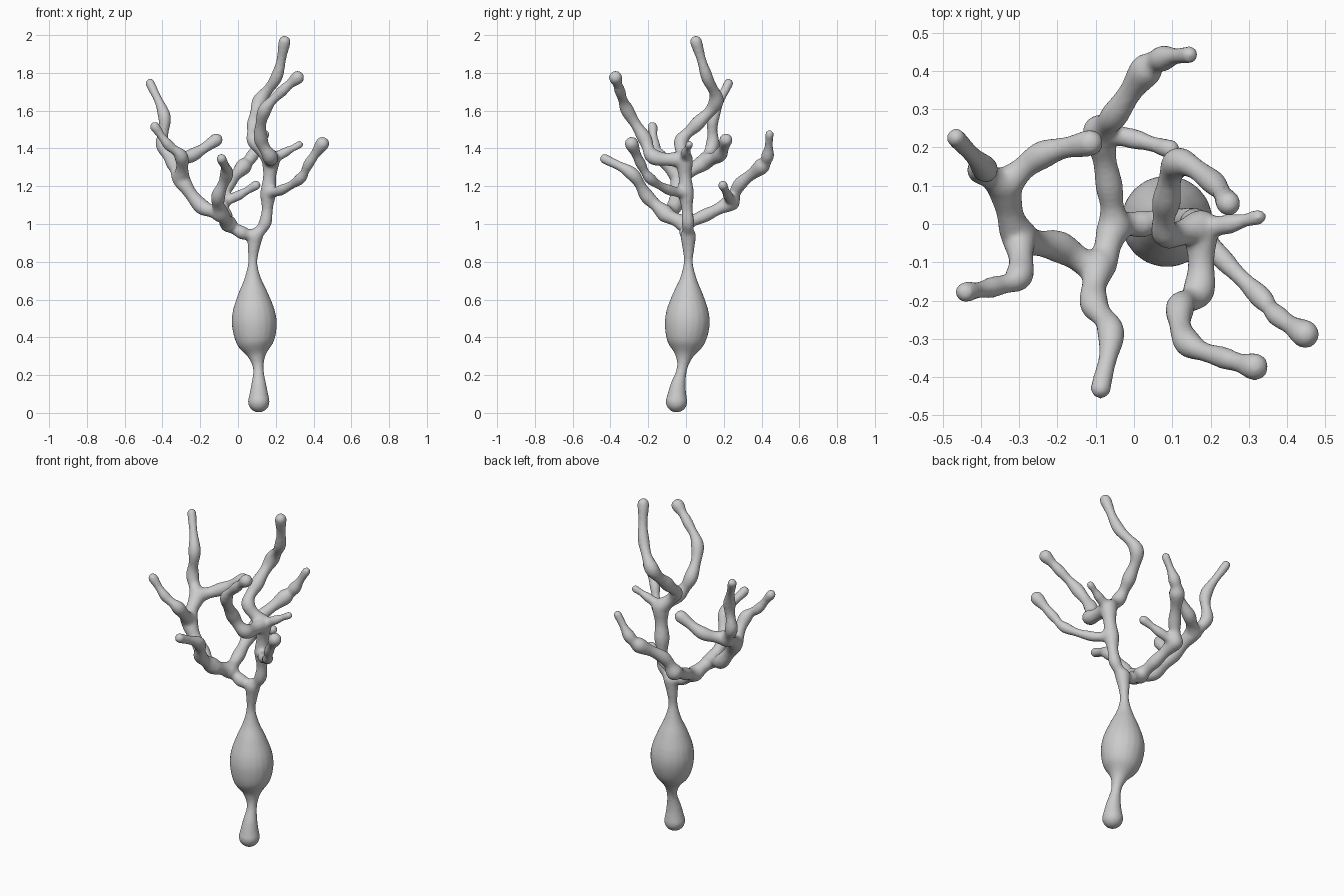
import bpy, bmesh, math
from mathutils import Vector, Matrix

# Branch paths: (x, y, z, radius) at every swelling
FORK = (.09, .012, .935, .042)
R1 = (.16, .0, 1.165, .042)
R2 = (.175, -.01, 1.34, .047)
L1 = (-.05, -.01, 1.0, .045)
L2 = (-.095, -.11, 1.055, .046)
L3 = (-.30, -.03, 1.235, .046)
L4 = (-.34, .10, 1.33, .045)
B1 = (-.09, .24, 1.115, .045)

trunk = [(.11, -.05, .06, .058), (.11, -.043, .14, .042), (.108, -.022, .23, .028),
         (.10, -.01, .30, .047), (.092, -.002, .37, .098), (.087, .006, .46, .119),
         (.083, .008, .54, .112), (.08, .01, .63, .08), (.078, .012, .71, .045),
         (.078, .012, .79, .025), (.082, .013, .86, .03), FORK]
branches = [
    # right side limbs
    [FORK, (.145, .01, 1.01, .034), R1, R2],
    [R1, (.23, -.09, 1.18, .028), (.33, -.19, 1.24, .03), (.375, -.24, 1.32, .028), (.447, -.288, 1.425, .037)],
    [R2, (.25, .0, 1.38, .026), (.325, .018, 1.42, .021)],
    [R2, (.17, -.17, 1.355, .042), (.12, -.22, 1.455, .038), (.14, -.31, 1.60, .036),
     (.235, -.35, 1.705, .029), (.315, -.373, 1.775, .036)],
    [R2, (.085, -.025, 1.44, .038), (.085, .06, 1.53, .038), (.115, .16, 1.65, .04),
     (.205, .11, 1.78, .032), (.247, .053, 1.965, .032)],
    # left side limbs
    [FORK, (.02, .0, .955, .036), L1, L2, (-.195, -.06, 1.095, .042), L3, L4],
    [L2, (-.105, -.205, 1.145, .038), (-.06, -.285, 1.265, .036), (-.087, -.43, 1.345, .027)],
    [L3, (-.30, -.135, 1.355, .037), (-.37, -.165, 1.42, .028), (-.44, -.178, 1.515, .027)],
    [L4, (-.40, .14, 1.42, .036), (-.39, .145, 1.57, .034), (-.465, .225, 1.745, .025)],
    [L4, (-.24, .18, 1.365, .037), (-.115, .212, 1.445, .035)],
    # back limbs
    [L1, (-.065, .10, 1.045, .036), B1],
    [B1, (.0, .222, 1.15, .027), (.095, .195, 1.205, .026)],
    [B1, (-.05, .285, 1.21, .036), (.03, .40, 1.305, .043), (.075, .432, 1.36, .034), (.145, .442, 1.475, .023)],
]


def sample(path, pinch, steps=12):
    """Smooth spline through the path, slightly pinched between swellings."""
    p = [Vector(q) for q in path]
    p = [p[0] * 2 - p[1]] + p + [p[-1] * 2 - p[-2]]
    out = []
    for i in range(1, len(p) - 2):
        a, b, c, d = p[i - 1:i + 3]
        for k in range(steps):
            t = k / steps
            q = .5 * (2 * b + (c - a) * t + (2 * a - 5 * b + 4 * c - d) * t * t
                      + (3 * b - a - 3 * c + d) * t ** 3)
            s = t * t * (3 - 2 * t)
            r = b[3] + (c[3] - b[3]) * s if pinch else q[3]
            r *= 1 - pinch * math.sin(math.pi * t) ** 2
            out.append((q.xyz, r))
    out.append((p[-2].xyz, p[-2][3]))
    return out


def sweep(bm, path, pinch, sides=20):
    """Closed round tube with ball ends."""
    pts = sample(path, pinch)
    rings = []
    for i, (c, r) in enumerate(pts):
        d = pts[min(i + 1, len(pts) - 1)][0] - pts[max(i - 1, 0)][0]
        if i == 0:
            u = d.orthogonal().normalized()
        u = (u - d * (u.dot(d) / d.length_squared)).normalized()
        v = d.normalized().cross(u)
        rings.append([bm.verts.new(c + r * (u * math.cos(a) + v * math.sin(a)))
                      for a in (2 * math.pi * k / sides for k in range(sides))])
    for a, b in zip(rings, rings[1:]):
        for k in range(sides):
            j = (k + 1) % sides
            bm.faces.new((a[k], a[j], b[j], b[k]))
    bm.faces.new(rings[0][::-1])
    bm.faces.new(rings[-1])
    for c, r in (pts[0], pts[-1]):
        bmesh.ops.create_uvsphere(bm, u_segments=20, v_segments=12, radius=r,
                                  matrix=Matrix.Translation(c))


# Trunk with bulb, plus all branches, fused into one skin
bm = bmesh.new()
sweep(bm, trunk, 0)
for b in branches:
    sweep(bm, b, .22)
mesh = bpy.data.meshes.new("branching_tree")
bm.to_mesh(mesh)
bm.free()
tree = bpy.data.objects.new("branching_tree", mesh)
bpy.context.collection.objects.link(tree)

remesh = tree.modifiers.new("fuse", 'REMESH')
remesh.mode = 'VOXEL'
remesh.voxel_size = .008
remesh.use_smooth_shade = True
soften = tree.modifiers.new("soften", 'SMOOTH')
soften.factor = .5
soften.iterations = 8
